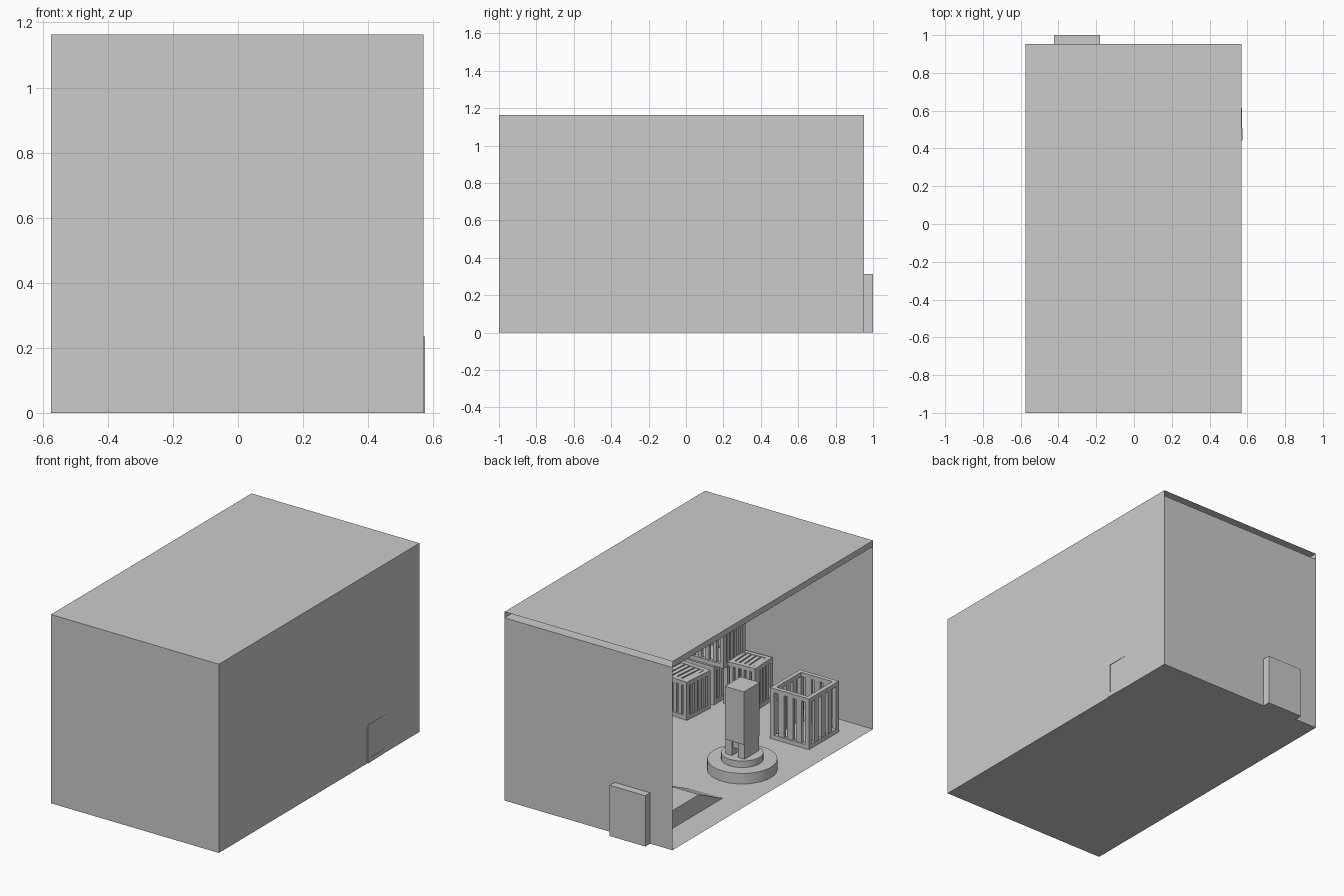
import bpy, bmesh, math
from mathutils import Matrix, Vector

if "Cube" in bpy.data.objects:
    bpy.data.objects.remove(bpy.data.objects["Cube"])


def finish(name, bm, loc=(0, 0, 0), rot=0.0):
    me = bpy.data.meshes.new(name)
    bm.to_mesh(me)
    bm.free()
    ob = bpy.data.objects.new(name, me)
    ob.location = loc
    ob.rotation_euler[2] = rot
    bpy.context.collection.objects.link(ob)
    return ob


def add_box(bm, lo, hi):
    lo, hi = Vector(lo), Vector(hi)
    m = Matrix.Translation((lo + hi) / 2) @ Matrix.Diagonal((*(hi - lo), 1))
    bmesh.ops.create_cube(bm, size=1, matrix=m)


def box(name, lo, hi):
    bm = bmesh.new()
    add_box(bm, lo, hi)
    return finish(name, bm)


def sheet(name, *quads):
    bm = bmesh.new()
    for q in quads:
        bm.faces.new([bm.verts.new(p) for p in q])
    return finish(name, bm)


def disc(name, x, y, z0, z1, r):
    bm = bmesh.new()
    bmesh.ops.create_cone(bm, cap_ends=True, segments=32, radius1=r, radius2=r, depth=z1 - z0)
    ob = finish(name, bm, (x, y, (z0 + z1) / 2))
    bpy.context.view_layer.objects.active = ob
    ob.select_set(True)
    bpy.ops.object.shade_smooth_by_angle()
    ob.select_set(False)


def crate(name, x, y, z, sx, sy, sz, slats=3, lid=False, rot=0.0, t=0.026):
    """Slatted crate: posts, rails, upright slats, floor and optional slatted lid."""
    bm = bmesh.new()
    hx, hy = sx / 2, sy / 2
    for s in (-1, 1):
        # corner posts
        for u in (-1, 1):
            cx, cy = s * (hx - t / 2), u * (hy - t / 2)
            add_box(bm, (cx - t / 2, cy - t / 2, 0), (cx + t / 2, cy + t / 2, sz))
        # rails and slats on each pair of sides
        for z0 in (0, sz - t):
            c = s * (hy - t / 2)
            add_box(bm, (-hx + t, c - t / 2, z0), (hx - t, c + t / 2, z0 + t))
            c = s * (hx - t / 2)
            add_box(bm, (c - t / 2, -hy + t, z0), (c + t / 2, hy - t, z0 + t))
        for i in range(slats):
            f = (i + 1) / (slats + 1) * 2 - 1
            cx, cy, w = f * (hx - t / 2), f * (hy - t / 2), 0.3 / (slats + 1) * min(sx, sy)
            c = s * (hy - t / 2)
            add_box(bm, (cx - w, c - t * .35, t), (cx + w, c + t * .35, sz - t))
            c = s * (hx - t / 2)
            add_box(bm, (c - t * .35, cy - w, t), (c + t * .35, cy + w, sz - t))
    add_box(bm, (-hx + t, -hy + t, 0.004), (hx - t, hy - t, t * .7))
    if lid:
        n = slats + 1
        step = (sx - 2 * t) / n
        for i in range(n):
            a = -hx + t + i * step
            add_box(bm, (a + step * .12, -hy + t, sz - t * .8), (a + step * .88, hy - t, sz - t * .1))
    return finish(name, bm, (x, y, z), rot)


# Room shell: open on the left, hollow roof slot open at the back
L, R, F, B, H, C = -0.575, 0.57, -1.0, 0.953, 1.163, 1.126
sheet("floor", [(L, F, 0), (R, F, 0), (R, B, 0), (L, B, 0)])
sheet("front_wall", [(L, F, 0), (R, F, 0), (R, F, H), (L, F, H)])
sheet("right_wall", [(R, F, 0), (R, B, 0), (R, B, H), (R, F, H)])
sheet("back_wall", [(L, B, 0), (L, B, C), (R, B, C), (R, B, 0)])
sheet("roof",
      [(L, F, H), (R, F, H), (R, B, H), (L, B, H)],
      [(L, F, C), (L, B, C), (R, B, C), (R, F, C)],
      [(L, F, C), (L, F, H), (L, B, H), (L, B, C)])

# Door block behind the back wall and the ramp leading to it
box("door", (-0.423, B, 0), (-0.18, 1.0, 0.313))
bm = bmesh.new()
prof = [(0.23, 0), (B, 0), (B, 0.11), (0.46, 0.11)]
face = bm.faces.new([bm.verts.new((-0.41, y, z)) for y, z in prof])
ext = bmesh.ops.extrude_face_region(bm, geom=[face])
bmesh.ops.translate(bm, vec=(0.22, 0, 0), verts=[v for v in ext["geom"] if isinstance(v, bmesh.types.BMVert)])
bmesh.ops.recalc_face_normals(bm, faces=bm.faces)
finish("ramp", bm)

# Round pedestal with a notched foot and an upright block
px, py = -0.28, -0.148
disc("pedestal_base", px, py, 0, 0.065, 0.196)
disc("pedestal_step", px, py, 0.065, 0.105, 0.118)
for i, s in enumerate((-1, 1)):
    cx = px + s * 0.042
    box(f"block_foot_{i}", (cx - 0.022, py - 0.07, 0.105), (cx + 0.022, py + 0.07, 0.2))
box("block_core", (px - 0.02, py - 0.06, 0.15), (px + 0.02, py + 0.06, 0.2))
box("block_body", (px - 0.065, py - 0.077, 0.197), (px + 0.065, py + 0.077, 0.523))

# Crates
crate("large_open_crate", -0.306, -0.717, 0, 0.265, 0.29, 0.313)
crate("corner_crate_a", 0.205, -0.895, 0, 0.21, 0.18, 0.265, 4, True, 0.05)
crate("corner_crate_b", 0.445, -0.61, 0, 0.22, 0.21, 0.235, 4, True, -0.08)
crate("corner_crate_c", 0.445, -0.86, 0, 0.22, 0.22, 0.235, 4, True)
crate("stacked_crate", 0.415, -0.865, 0.236, 0.28, 0.21, 0.265, 4, True)
crate("wall_crate", 0.456, 0.59, 0, 0.23, 0.3, 0.235, 4, True, 0.025)
